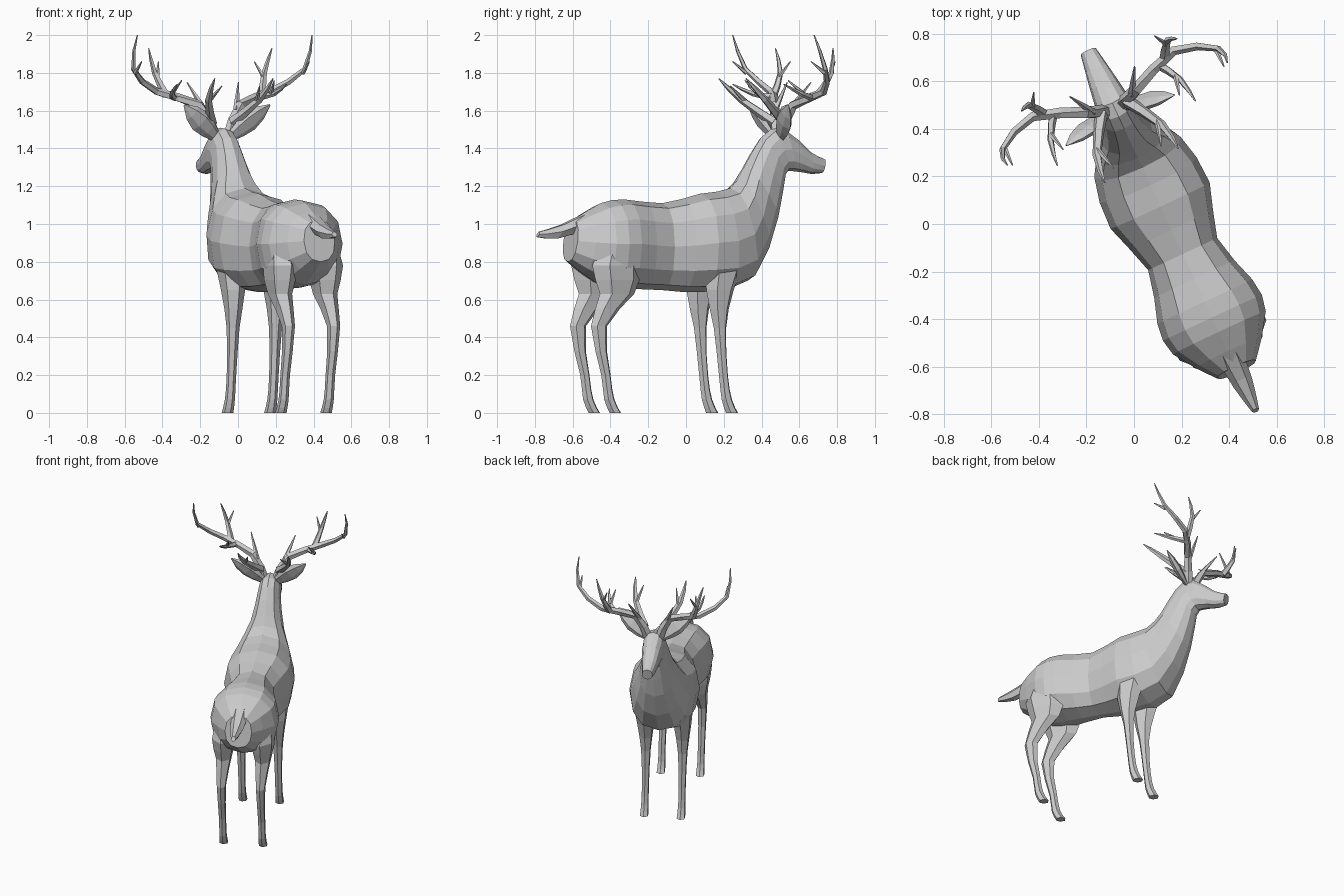
import bpy, bmesh, math
from mathutils import Vector

if "Cube" in bpy.data.objects:
    bpy.data.objects.remove(bpy.data.objects["Cube"], do_unlink=True)

# The animal is modelled along +y, then turned and placed as a whole
HEADING = math.radians(25)
PLACE = (0.12, 0.055, 0)


def spline(keys):
    """Add one smooth in-between row after each key row."""
    keys = [Vector(k) for k in keys]
    rows = []
    for i, (here, after) in enumerate(zip(keys, keys[1:])):
        before = keys[i - 1] if i else here
        beyond = keys[min(i + 2, len(keys) - 1)]
        middle = (here + after) / 2
        rows += [here, middle + (here + after - before - beyond) / 16]
    return rows + [keys[-1]]


def ring(center, a, b, sides, power=1, turn=0):
    """Closed cross-section spanned by half-axes a and b."""
    points = []
    for i in range(sides):
        angle = math.tau * i / sides + turn
        c, s = math.cos(angle), math.sin(angle)
        c = math.copysign(abs(c) ** power, c)
        s = math.copysign(abs(s) ** power, s)
        points.append(Vector(center) + Vector(a) * c + Vector(b) * s)
    return points


def loft(bm, rings):
    """Skin a list of rings and cap both ends."""
    loops = [[bm.verts.new(point) for point in points] for points in rings]
    sides = len(loops[0])
    for low, high in zip(loops, loops[1:]):
        for i in range(sides):
            j = (i + 1) % sides
            bm.faces.new((low[i], low[j], high[j], high[i]))
    bm.faces.new(reversed(loops[0]))
    bm.faces.new(loops[-1])


def horn(bm, keys):
    """Curved spike whose thickness follows from its length."""
    path = spline(keys)
    last = len(path) - 1
    length = sum((q - p).length for p, q in zip(path, path[1:]))
    base = min(0.031, 0.006 + 0.06 * length)
    rings = []
    for i, point in enumerate(path):
        along = (path[min(i + 1, last)] - path[max(i - 1, 0)]).normalized()
        a = along.cross(Vector((0.3, 1, 0.2))).normalized()
        radius = max(base * (1 - i / last) ** 0.6, 0.003)
        rings.append(ring(point, a * radius, along.cross(a) * radius, 5))
    loft(bm, rings)


def finish(name, bm, mirrored=False):
    """Turn the mesh into a placed object, mirrored where paired."""
    bmesh.ops.recalc_face_normals(bm, faces=bm.faces)
    mesh = bpy.data.meshes.new(name)
    bm.to_mesh(mesh)
    bm.free()
    part = bpy.data.objects.new(name, mesh)
    bpy.context.collection.objects.link(part)
    part.location = PLACE
    part.rotation_euler.z = HEADING
    if mirrored:
        mirror = part.modifiers.new("Mirror", "MIRROR")
        mirror.use_mirror_merge = False


# Trunk, neck and head: top y and z, bottom y and z, half-width
trunk = [
    (-.72, 1.02, -.75, .8, .09),
    (-.56, 1.11, -.57, .68, .215),
    (-.42, 1.13, -.42, .66, .22),
    (-.2, 1.11, -.2, .65, .16),
    (.02, 1.16, .03, .64, .23),
    (.2, 1.19, .3, .7, .2),
    (.28, 1.3, .46, 1.02, .115),
    (.38, 1.46, .51, 1.25, .078),
    (.5, 1.51, .56, 1.28, .07),
    (.66, 1.385, .67, 1.265, .048),
    (.745, 1.345, .73, 1.27, .035),
]
bm = bmesh.new()
rings = []
for top_y, top_z, low_y, low_z, width in spline(trunk):
    top, low = Vector((0, top_y, top_z)), Vector((0, low_y, low_z))
    middle = (top + low) / 2
    rings.append(ring(middle, top - middle, (width, 0, 0), 12, power=0.87))
loft(bm, rings)
finish("body", bm)

# Tail: y, z and radius
bm = bmesh.new()
tail = [(-.64, 1.02, .06), (-.8, .96, .043), (-.925, .945, .016)]
loft(bm, [ring((0, y, z), (radius, 0, 0), (0, radius / 2, radius), 6)
          for y, z, radius in spline(tail)])
finish("tail", bm)


def leg_pair(name, x, keys):
    """Six-sided legs from rows of y, z, half-width and half-depth."""
    bm = bmesh.new()
    loft(bm, [ring((x, y, z), (width, 0, 0), (0, depth, 0), 6, turn=math.pi / 6)
              for y, z, width, depth in spline(keys)])
    finish(name, bm, mirrored=True)


leg_pair("hind_legs", 0.132, [
    (-.5, .98, .04, .06), (-.53, .78, .08, .14), (-.525, .63, .055, .1),
    (-.63, .46, .032, .047), (-.59, .2, .025, .027),
    (-.57, .07, .026, .03), (-.535, 0, .03, .033)])
leg_pair("front_legs", 0.124, [
    (.13, .9, .09, .13), (.08, .65, .06, .08), (.08, .45, .034, .036),
    (.1, .2, .025, .026), (.12, .07, .026, .03), (.15, 0, .03, .035)])

# Ears: flattened leaf shapes
bm = bmesh.new()
root, tip = Vector((.04, .47, 1.46)), Vector((.25, .42, 1.63))
across, thin = Vector((.6, .3, -.75)), Vector((.1, .45, .1))
rings = []
for i in range(5):
    t = i / 4
    width = 0.06 * math.sin(math.pi * (0.15 + 0.82 * t ** 1.2))
    rings.append(ring(root.lerp(tip, t), across * width, thin * width, 6))
loft(bm, rings)
finish("ears", bm, mirrored=True)

# Antlers: a main beam and its tines
beam = [(.04, .48, 1.47), (.12, .51, 1.63), (.33, .59, 1.7),
        (.5, .52, 1.82), (.51, .45, 2)]
front_tine = [(.28, .58, 1.68), (.32, .64, 1.8), (.36, .63, 1.93)]
front_fork = [(.31, .63, 1.78), (.28, .68, 1.86)]
middle_tine = [(.24, .57, 1.67), (.3, .47, 1.69), (.32, .36, 1.74)]
middle_fork = [(.29, .49, 1.69), (.27, .41, 1.76)]
back_tine = [(.06, .48, 1.54), (.15, .33, 1.66), (.17, .21, 1.77)]
back_fork = [(.14, .35, 1.65), (.11, .25, 1.73)]
brow_tine = [(.09, .5, 1.6), (.15, .6, 1.75)]
end_prong = [(.49, .52, 1.8), (.49, .44, 1.86)]
bm = bmesh.new()
for keys in (beam, front_tine, front_fork, middle_tine, middle_fork,
             back_tine, back_fork, brow_tine, end_prong):
    horn(bm, keys)
finish("antlers", bm, mirrored=True)
